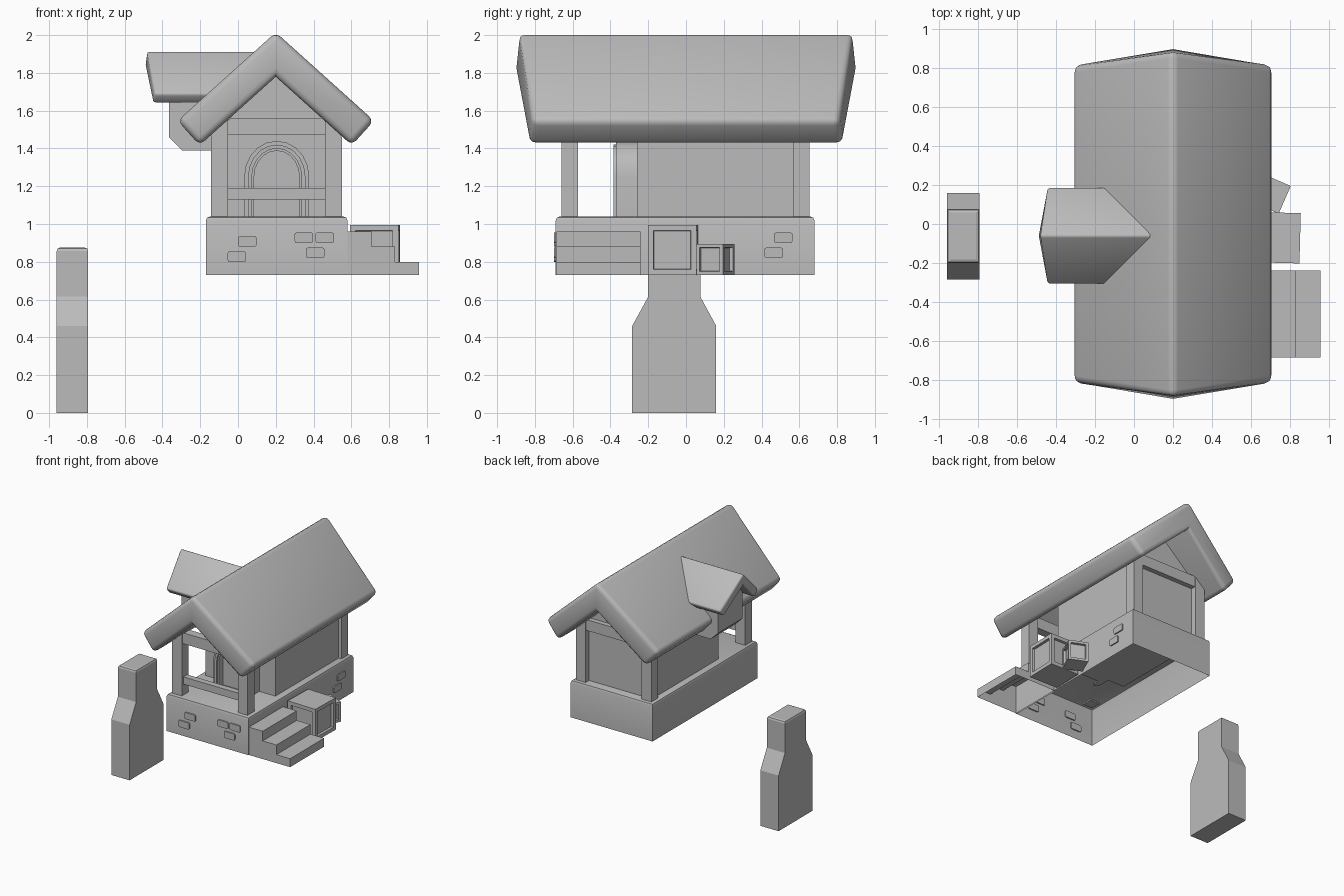
import bpy, bmesh, math
from mathutils import Matrix

if "Cube" in bpy.data.objects:
    bpy.data.objects.remove(bpy.data.objects["Cube"], do_unlink=True)

COLOUR = (0.5, 0.5, 0.5, 1)
grey = bpy.data.materials.new("plain grey")
grey.use_nodes = True
grey.diffuse_color = COLOUR
for node in grey.node_tree.nodes:
    if node.type == 'BSDF_PRINCIPLED':
        node.inputs["Base Color"].default_value = COLOUR


def finish(name, bm, smooth=False):
    bmesh.ops.recalc_face_normals(bm, faces=bm.faces)
    mesh = bpy.data.meshes.new(name)
    bm.to_mesh(mesh)
    bm.free()
    mesh.materials.append(grey)
    ob = bpy.data.objects.new(name, mesh)
    bpy.context.collection.objects.link(ob)
    if smooth:
        bpy.ops.object.select_all(action='DESELECT')
        ob.select_set(True)
        bpy.context.view_layer.objects.active = ob
        bpy.ops.object.shade_smooth_by_angle(angle=math.radians(35))
    return ob


def prism(pts, axis, lo, hi):
    """Extrude a side profile along x or y; each end may slant with the profile."""
    bm = bmesh.new()
    rings = []
    for end in (lo, hi):
        ring = []
        for u, z in pts:
            a = end(u) if callable(end) else end
            ring.append(bm.verts.new((a, u, z) if axis == 'x' else (u, a, z)))
        rings.append(ring)
        bm.faces.new(ring)
    n = len(pts)
    for i in range(n):
        j = (i + 1) % n
        bm.faces.new((rings[0][i], rings[0][j], rings[1][j], rings[1][i]))
    bmesh.ops.recalc_face_normals(bm, faces=bm.faces)
    return bm


def box_bm(x0, x1, y0, y1, z0, z1):
    return prism([(x0, z0), (x1, z0), (x1, z1), (x0, z1)], 'y', y0, y1)


def box(name, *size):
    return finish(name, box_bm(*size))


def bevel(bm, edges, width, segments):
    bmesh.ops.bevel(bm, geom=edges, offset=width, segments=segments,
                    profile=0.5, affect='EDGES', clamp_overlap=True)


def edges_at(bm, height):
    return [e for e in bm.edges if all(abs(v.co.z - height) < 1e-4 for v in e.verts)]


def open_bottom(bm):
    low = min(v.co.z for v in bm.verts)
    faces = [f for f in bm.faces if all(abs(v.co.z - low) < 1e-4 for v in f.verts)]
    bmesh.ops.delete(bm, geom=faces, context='FACES_ONLY')


def gable_roof(name, axis, mid, top, length, thick, lo, hi, width):
    """Thick folded slab with rounded outer edges."""
    c, s = 0.743, 0.669
    outer = (length * c, top - length * s)
    inner = (outer[0] - thick * s, outer[1] - thick * c)
    under = top - thick / c
    pts = [(mid, top), (mid + outer[0], outer[1]), (mid + inner[0], inner[1]),
           (mid, under), (mid - inner[0], inner[1]), (mid - outer[0], outer[1])]
    bm = prism(pts, axis, lo, hi)
    rounded = [e for e in bm.edges
               if not all(abs(v.co.z - under) < 1e-4 for v in e.verts)]
    bevel(bm, rounded, width, 3)
    return finish(name, bm, True)


# Main roof and dormer roof, ends leaning out towards the ridge
gable_roof("main_roof", 'y', 0.2, 2.015, 0.70, 0.175,
           lambda u: -0.89 + abs(u - 0.2) * 0.15,
           lambda u: 0.89 - abs(u - 0.2) * 0.15, 0.035)
gable_roof("dormer_roof", 'x', -0.06, 1.917, 0.34, 0.07,
           lambda u: -0.485 + abs(u + 0.06) * 0.17,
           lambda u: 0.10 - abs(u + 0.06) * 0.6, 0.015)

# Dormer body with a chamfered lower front edge
bm = prism([(-0.22, 1.39), (0.10, 1.39), (0.10, 1.70), (-0.06, 1.84), (-0.22, 1.70)],
           'x', -0.365, -0.08)
bevel(bm, [e for e in edges_at(bm, 1.39) if all(v.co.x < -0.3 for v in e.verts)], 0.068, 1)
finish("dormer_body", bm)

# Hollow stone base with softened top edge
bm = box_bm(-0.17, 0.58, -0.69, 0.68, 0.73, 1.04)
bevel(bm, edges_at(bm, 1.04), 0.022, 2)
open_bottom(bm)
finish("stone_base", bm, True)

# Raised stones on the base
for i, (x, z) in enumerate([(0.0, 0.88), (-0.055, 0.80), (0.30, 0.90), (0.41, 0.90), (0.36, 0.82)]):
    bm = box_bm(x, x + 0.098, -0.70, -0.68, z, z + 0.055)
    bevel(bm, [e for e in bm.edges if abs(e.verts[0].co.y - e.verts[1].co.y) > 0.01], 0.01, 2)
    finish(f"front_stone_{i}", bm)
for i, (y, z) in enumerate([(0.466, 0.90), (0.415, 0.82)]):
    bm = box_bm(0.57, 0.59, y, y + 0.098, z, z + 0.055)
    bevel(bm, [e for e in bm.edges if abs(e.verts[0].co.x - e.verts[1].co.x) > 0.01], 0.01, 2)
    finish(f"side_stone_{i}", bm)

# House body, reaching up into the roof
finish("house_walls", prism([(-0.115, 1.03), (0.525, 1.03), (0.525, 1.51), (0.205, 1.80),
                             (-0.115, 1.51)], 'y', -0.26, 0.61))

# Corner posts, cross beams and porch rail
for side, x in (("right", -0.142), ("left", 0.46)):
    for place, y in (("front", -0.66), ("back", 0.567)):
        finish(f"{place}_{side}_post",
               prism([(x, 1.03), (x + 0.09, 1.03),
                      (x + 0.09, 1.80 - 0.9 * abs(x + 0.09 - 0.205)),
                      (x, 1.80 - 0.9 * abs(x - 0.205))], 'y', y, y + 0.088))
beam = [(-0.07, 1.47), (0.48, 1.47), (0.48, 1.535), (0.45, 1.56), (-0.04, 1.56), (-0.07, 1.535)]
finish("front_beam", prism(beam, 'y', -0.65, -0.58))
finish("back_beam", prism(beam, 'y', 0.58, 0.65))
box("porch_rail", -0.06, 0.465, -0.64, -0.59, 1.13, 1.19)


# Arched doorway
def arch(r):
    steps = 10
    pts = [(0.205 + r * math.cos(math.pi * i / steps),
            1.25 + (r + 0.018) * math.sin(math.pi * i / steps)) for i in range(steps + 1)]
    return [(0.205 + r, 1.03)] + pts + [(0.205 - r, 1.03)]


def arch_frame(name, outer, inner, front):
    finish(name, prism(arch(outer) + arch(inner)[::-1], 'y', front, -0.25), True)


arch_frame("door_frame", 0.172, 0.12, -0.37)
arch_frame("door_trim", 0.152, 0.132, -0.385)
finish("door", prism(arch(0.125), 'y', -0.32, -0.25))

# Side steps, open underneath
bm = prism([(0.57, 0.73), (0.957, 0.73), (0.957, 0.80), (0.832, 0.80), (0.832, 0.88),
            (0.706, 0.88), (0.706, 0.96), (0.57, 0.96)], 'y', -0.685, -0.24)
open_bottom(bm)
finish("side_steps", bm)


# Crates with sunken side panels
def crate(name, x, y, width, height, turn, border):
    h = width / 2
    bm = box_bm(-h, h, -h, h, 0, height)
    sides = [f for f in bm.faces if abs(f.normal.z) < 0.5]
    bmesh.ops.inset_individual(bm, faces=sides, thickness=border)
    bmesh.ops.inset_individual(bm, faces=sides, thickness=0.003, depth=-0.02)
    ob = finish(name, bm)
    ob.matrix_world = Matrix.Translation((x, y, 0.73)) @ Matrix.Rotation(math.radians(turn), 4, 'Z')


crate("large_crate", 0.724, -0.07, 0.258, 0.265, -1.5, 0.043)
crate("small_crate", 0.703, 0.155, 0.155, 0.165, -23.6, 0.027)

# Freestanding chimney stack with chamfered top
bm = prism([(-0.285, 0), (0.16, 0), (0.16, 0.46), (0.076, 0.615), (0.076, 0.875),
            (-0.2, 0.875), (-0.2, 0.615), (-0.285, 0.46)], 'x', -0.96, -0.793)
bevel(bm, edges_at(bm, 0.875), 0.018, 2)
finish("chimney", bm)
